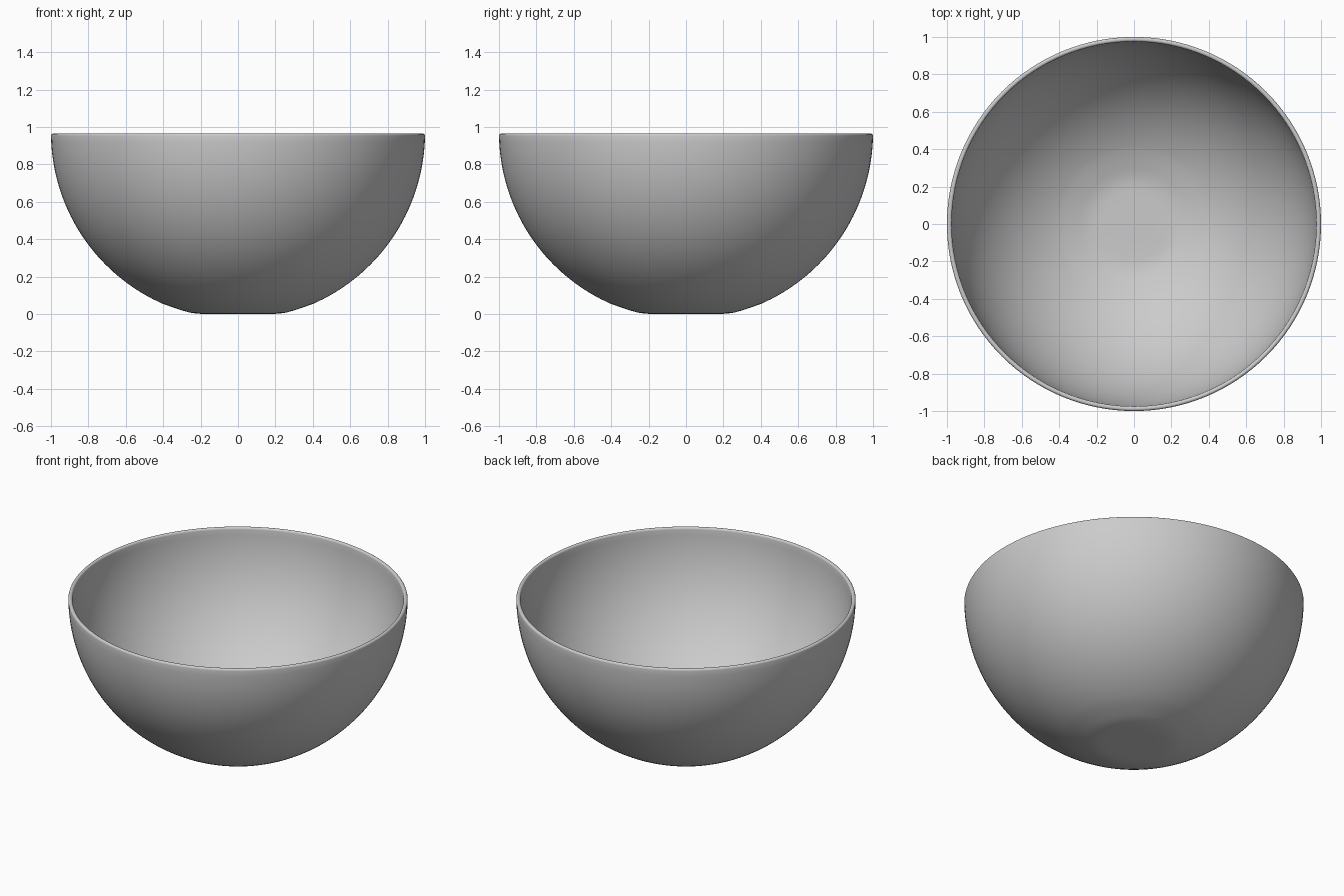
import bpy, bmesh, math
from mathutils import Vector

if "Cube" in bpy.data.objects:
    bpy.data.objects.remove(bpy.data.objects["Cube"])

SEGMENTS = 128
WALL = 0.025
CENTRE = 0.97   # height of the sphere centre
TOP = 0.965     # rim height

# Outer profile: flattened foot blending into a hemisphere
outer = [Vector(p) for p in ((0, 0), (0.1, 0), (0.18, 0), (0.22, 0.002),
                             (0.26, 0.008), (0.30, 0.019), (0.35, 0.036))]
start, end, steps = math.asin(0.40), math.radians(88.8), 36
for i in range(steps + 1):
    a = start + (end - start) * i / steps
    outer.append(Vector((math.sin(a), CENTRE - math.cos(a))))

# Inner profile: outer one offset along its normals
inner = []
for i, p in enumerate(outer):
    t = outer[min(i + 1, len(outer) - 1)] - outer[max(i - 1, 0)]
    n = Vector((-t.y, t.x)).normalized()
    inner.append(p + n * WALL)
inner[0].x = 0

# Rounded lip joining both walls
lip_r = WALL / 2
lip_z = TOP - lip_r
keep = lambda pts: [p for p in pts if p.y < lip_z - 0.004]
lip = [Vector((1 - lip_r + lip_r * math.cos(a), lip_z + lip_r * math.sin(a)))
       for a in (math.pi * k / 8 for k in range(9))]
profile = keep(outer) + lip + keep(inner)[::-1]

# Bowl: spin the profile around z
bm = bmesh.new()
verts = [bm.verts.new((p.x, 0, p.y)) for p in profile]
edges = [bm.edges.new(pair) for pair in zip(verts, verts[1:])]
bmesh.ops.spin(bm, geom=verts + edges, cent=(0, 0, 0), axis=(0, 0, 1),
               angle=math.tau, steps=SEGMENTS, use_merge=True)
bmesh.ops.remove_doubles(bm, verts=bm.verts, dist=0.0005)
bmesh.ops.recalc_face_normals(bm, faces=bm.faces)
for f in bm.faces:
    f.smooth = True
mesh = bpy.data.meshes.new("bowl")
bm.to_mesh(mesh)
bm.free()
bowl = bpy.data.objects.new("bowl", mesh)
bpy.context.collection.objects.link(bowl)
